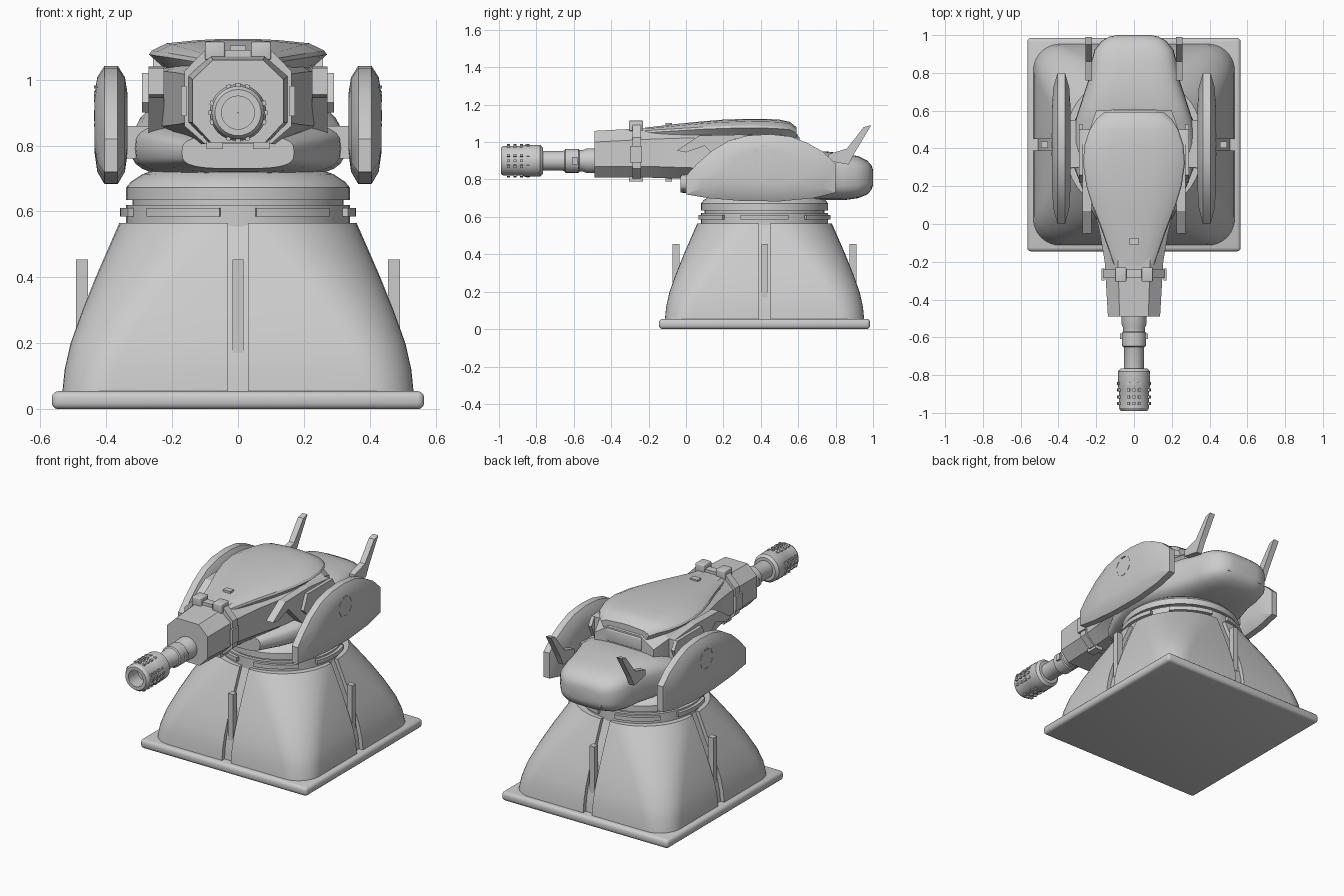
import bpy, bmesh, math
from math import sin, cos, pi, radians
from mathutils import Matrix, Vector

if "Cube" in bpy.data.objects:
    bpy.data.objects.remove(bpy.data.objects["Cube"], do_unlink=True)

GREY = bpy.data.materials.new("plain grey")
GREY.use_nodes = True
GREY.diffuse_color = (0.6, 0.6, 0.6, 1)
GREY.node_tree.nodes["Principled BSDF"].inputs["Base Color"].default_value = (0.6, 0.6, 0.6, 1)
CY = 0.42       # centre of the pedestal along y
GUN_Z = 0.9     # height of the barrel axis


def finish(name, bm, smooth=30):
    bmesh.ops.remove_doubles(bm, verts=bm.verts, dist=1e-5)
    bmesh.ops.recalc_face_normals(bm, faces=bm.faces)
    me = bpy.data.meshes.new(name)
    bm.to_mesh(me)
    bm.free()
    me.materials.append(GREY)
    if smooth:
        for p in me.polygons:
            p.use_smooth = True
        me.set_sharp_from_angle(angle=radians(smooth))
    ob = bpy.data.objects.new(name, me)
    bpy.context.scene.collection.objects.link(ob)
    return ob


def loft(name, rings, smooth=30, caps=True, closed=False):
    """Skin a list of matching closed sections."""
    bm = bmesh.new()
    rows = [[bm.verts.new(p) for p in ring] for ring in rings]
    n = len(rows[0])
    pairs = list(zip(rows, rows[1:])) + ([(rows[-1], rows[0])] if closed else [])
    for a, b in pairs:
        for i in range(n):
            j = (i + 1) % n
            bm.faces.new((a[i], a[j], b[j], b[i]))
    if caps and not closed:
        bm.faces.new(rows[0])
        bm.faces.new(rows[-1])
    return finish(name, bm, smooth)


def box(name, lo, hi, bevel=0):
    bm = bmesh.new()
    size = Vector(hi) - Vector(lo)
    mid = (Vector(hi) + Vector(lo)) / 2
    bmesh.ops.create_cube(bm, size=1, matrix=Matrix.Translation(mid) @ Matrix.Diagonal((*size, 1)))
    if bevel:
        bmesh.ops.bevel(bm, geom=bm.edges[:], offset=bevel, segments=3, affect='EDGES', profile=0.5)
    return finish(name, bm, 30 if bevel else 0)


def plate(name, outline, x0, x1):
    """Side outline in y and z, given thickness along x."""
    return loft(name, [[(x, y, z) for y, z in outline] for x in (x0, x1)], 0)


def lathe(name, profile, axis='Z', seg=48, closed=False):
    """Turn (radius, distance) points round the pedestal or the barrel axis."""
    def place(r, d, a):
        if axis == 'Z':
            return (r * cos(a), CY + r * sin(a), d)
        return (r * cos(a), d, GUN_Z + r * sin(a))
    return loft(name, [[place(r, d, 2 * pi * i / seg) for i in range(seg)] for r, d in profile],
                closed=closed)


def arc_bar(name, r0, r1, z0, z1, mid, half, steps=8):
    rings = []
    for i in range(steps + 1):
        a = mid + half * (2 * i / steps - 1)
        rings.append([(r * cos(a), r * sin(a), z) for r, z in ((r0, z0), (r1, z0), (r1, z1), (r0, z1))])
    return loft(name, rings)


# Ground plate
box("base_plate", (-0.565, CY - 0.565, 0), (0.565, CY + 0.565, 0.055), 0.02)


# Pedestal: rounded square blending into a circle, slotted on each side
def pedestal_ring(h, r, z):
    pts = []
    for q in range(4):
        c, s = cos(q * pi / 2), sin(q * pi / 2)
        local = [(h - 0.025, -0.03), (h - 0.025, 0.03), (h, 0.03)]
        local += [(h - r + r * cos(t), h - r + r * sin(t)) for t in [i * pi / 20 for i in range(11)]]
        local += [(0.03, h)]
        pts += [(x * c - y * s, CY + x * s + y * c, z) for x, y in local]
    return pts


loft("pedestal", [pedestal_ring(h, r, z) for h, r, z in (
    (0.533, 0.14, 0.05), (0.526, 0.15, 0.12), (0.508, 0.17, 0.2), (0.472, 0.20, 0.3),
    (0.432, 0.24, 0.4), (0.395, 0.28, 0.485), (0.36, 0.32, 0.565))])

# Upright blades in the slots
for i, side in enumerate(("left", "rear", "right", "front")):
    blade = box(side + "_blade", (0.455, -0.017, 0.17), (0.492, 0.017, 0.455))
    blade.location.y = CY
    blade.rotation_euler.z = i * pi / 2

# Neck, bearing bars and turntable
lathe("neck", [(0.34, 0.55), (0.34, 0.62)])
lathe("bearing_core", [(0.32, 0.6), (0.32, 0.65)])
for i in range(6):
    bar = arc_bar("bearing_bar", 0.33, 0.358, 0.585, 0.61, i * pi / 3, radians(21))
    bar.location.y = CY
lathe("turntable", [(0.34, 0.635), (0.34, 0.672), (0.325, 0.69), (0.29, 0.713), (0.25, 0.727)])


# Rear hull with rounded sections
def oval(y, w, z0, z1, n=32, power=0.6):
    def p(v):
        return math.copysign(abs(v) ** power, v)
    return [(w * p(cos(2 * pi * i / n)), y, (z0 + z1) / 2 + (z1 - z0) / 2 * p(sin(2 * pi * i / n)))
            for i in range(n)]


loft("hull", [oval(*s) for s in (
    (-0.03, 0.17, 0.73, 0.83), (0.1, 0.24, 0.72, 0.85), (0.28, 0.31, 0.71, 0.87),
    (0.42, 0.325, 0.70, 0.90), (0.55, 0.31, 0.69, 0.94), (0.63, 0.285, 0.69, 0.955),
    (0.75, 0.245, 0.69, 0.95), (0.85, 0.228, 0.69, 0.938), (0.92, 0.21, 0.70, 0.925),
    (0.97, 0.17, 0.72, 0.90), (0.992, 0.13, 0.745, 0.875), (1.0, 0.09, 0.77, 0.85))], 40)
box("rear_vent", (-0.12, 0.95, 0.755), (0.12, 0.992, 0.785))


# Gun housing with chamfered sections
def chamfered(y, w, z0, z1, c=0.06):
    half = [(0.6 * w, z0), (w, z0 + c), (w, z1 - c), (0.55 * w, z1)]
    return [(x, y, z) for x, z in half] + [(-x, y, z) for x, z in reversed(half)]


loft("gun_housing", [chamfered(*s) for s in (
    (-0.49, 0.138, 0.81, 1.06), (-0.2, 0.155, 0.81, 1.075), (-0.05, 0.18, 0.805, 1.08),
    (0.12, 0.22, 0.80, 1.085), (0.28, 0.238, 0.80, 1.085), (0.5, 0.235, 0.80, 1.08),
    (0.6, 0.2, 0.80, 1.04))], 20)
box("housing_rear_panel", (-0.12, 0.59, 0.955), (0.12, 0.607, 1.03), 0.006)


# Armoured top shell
def shell(y, w, ze, zt):
    half = [(0.84 * w, ze - 0.05), (w, ze - 0.012), (0.97 * w, ze), (0.8 * w, ze + 0.62 * (zt - ze)),
            (0.45 * w, zt - 0.004), (0.15 * w, zt)]
    return [(x, y, z) for x, z in half] + [(-x, y, z) for x, z in reversed(half)]


loft("top_shell", [shell(*s) for s in (
    (-0.22, 0.105, 1.06, 1.077), (-0.15, 0.13, 1.066, 1.085), (-0.05, 0.165, 1.072, 1.097),
    (0.08, 0.215, 1.08, 1.11), (0.2, 0.252, 1.085, 1.12), (0.32, 0.27, 1.088, 1.124),
    (0.42, 0.262, 1.087, 1.124), (0.5, 0.235, 1.083, 1.12), (0.555, 0.2, 1.078, 1.108),
    (0.59, 0.16, 1.06, 1.08))], 28)

# Collar band and its clips
band = [(0.1, 0.805), (0.163, 0.86), (0.163, 1.025), (0.1, 1.09)]
band += [(-x, z) for x, z in reversed(band)]
loft("collar", [[(x, y, z) for x, z in band] for y in (-0.285, -0.24)], 0)
for x in (-0.07, 0.07):
    box("collar_top_clip", (x - 0.03, -0.305, 1.06), (x + 0.03, -0.23, 1.115), 0.005)
    box("collar_bottom_clip", (x - 0.025, -0.305, 0.79), (x + 0.025, -0.23, 0.83))
    box("housing_stud", (x - 0.012, -0.11, 0.79), (x + 0.012, -0.075, 0.82))
for s in (-1, 1):
    box("collar_side_clip", (s * 0.165 - 0.008, -0.3, 0.89), (s * 0.165 + 0.008, -0.235, 0.98))
box("sight", (-0.025, -0.11, 1.07), (0.025, -0.075, 1.103))

# Barrel, muzzle and muzzle vents
lathe("barrel", [(0.052, -0.8), (0.052, -0.66), (0.056, -0.65), (0.064, -0.645), (0.064, -0.575),
                 (0.058, -0.57), (0.058, -0.55), (0.066, -0.53), (0.066, -0.47)], 'Y', 32)
lathe("muzzle", [(0.052, -0.765), (0.07, -0.765), (0.084, -0.78), (0.086, -0.86), (0.08, -0.875),
                 (0.08, -0.975), (0.07, -0.99), (0.05, -0.99), (0.05, -0.9), (0.001, -0.9),
                 (0.001, -0.8)], 'Y', 32)
for k in range(4):
    for j in range(3):
        for y in (-0.95, -0.915, -0.88, -0.845):
            vent = box("muzzle_vent", (0.07, -0.008, -0.007), (0.09, 0.008, 0.007))
            vent.location = (0, y, GUN_Z)
            vent.rotation_euler.y = k * pi / 2 + (j - 1) * 0.35
for s in (-1, 1):
    box("barrel_lug", (s * 0.065 - 0.008, -0.61, 0.88), (s * 0.065 + 0.008, -0.58, 0.92))

# Side pods: bevelled lens shapes, with a ring of marks on the outer face
pod_side = [(0, 0.72), (0, 0.82), (0.06, 0.885), (0.14, 0.955), (0.23, 1.008), (0.33, 1.035),
            (0.45, 1.042), (0.56, 1.03), (0.65, 0.995), (0.73, 0.95), (0.8, 0.885), (0.8, 0.73),
            (0.68, 0.7), (0.5, 0.683), (0.3, 0.685), (0.12, 0.7)]
pod_layers = [(-0.05, 0.5), (-0.042, 0.8), (-0.02, 1), (0.02, 1), (0.042, 0.8), (0.05, 0.5)]
for s, side in ((1, "left"), (-1, "right")):
    loft(side + "_pod", [[(s * (0.385 + dx), 0.41 + (y - 0.41) * k, 0.87 + (z - 0.87) * k)
                          for y, z in pod_side] for dx, k in pod_layers], 25)
    for i in range(6):
        mark = arc_bar(side + "_pod_mark", 0.055, 0.062, 0, 0.008, i * pi / 3, 0.3, 4)
        mark.location = (s * 0.429, 0.42, 0.92)
        mark.rotation_euler.y = s * pi / 2
    # Pod hub, cheek brackets and tail fins
    a, b = sorted((s * 0.25, s * 0.345))
    box(side + "_pod_hub", (a, 0.3, 0.76), (b, 0.55, 0.86))
    plate(side + "_cheek_bracket", [(-0.05, 0.955), (0.07, 1.035), (0.3, 1.04), (0.5, 1.02),
                                    (0.5, 0.84), (0.25, 0.83), (0.1, 0.98), (0, 0.945)],
          s * 0.225, s * 0.272)
    plate(side + "_cheek_cover", [(0.22, 0.93), (0.26, 1.02), (0.5, 1.02), (0.53, 0.97), (0.5, 0.9),
                                  (0.25, 0.9)], s * 0.27, s * 0.292)
    plate(side + "_tail_fin", [(0.76, 0.9), (0.76, 0.935), (0.86, 0.965), (0.95, 1.08), (0.99, 1.09),
                               (0.9, 0.94), (0.87, 0.88)], s * 0.222, s * 0.258)
